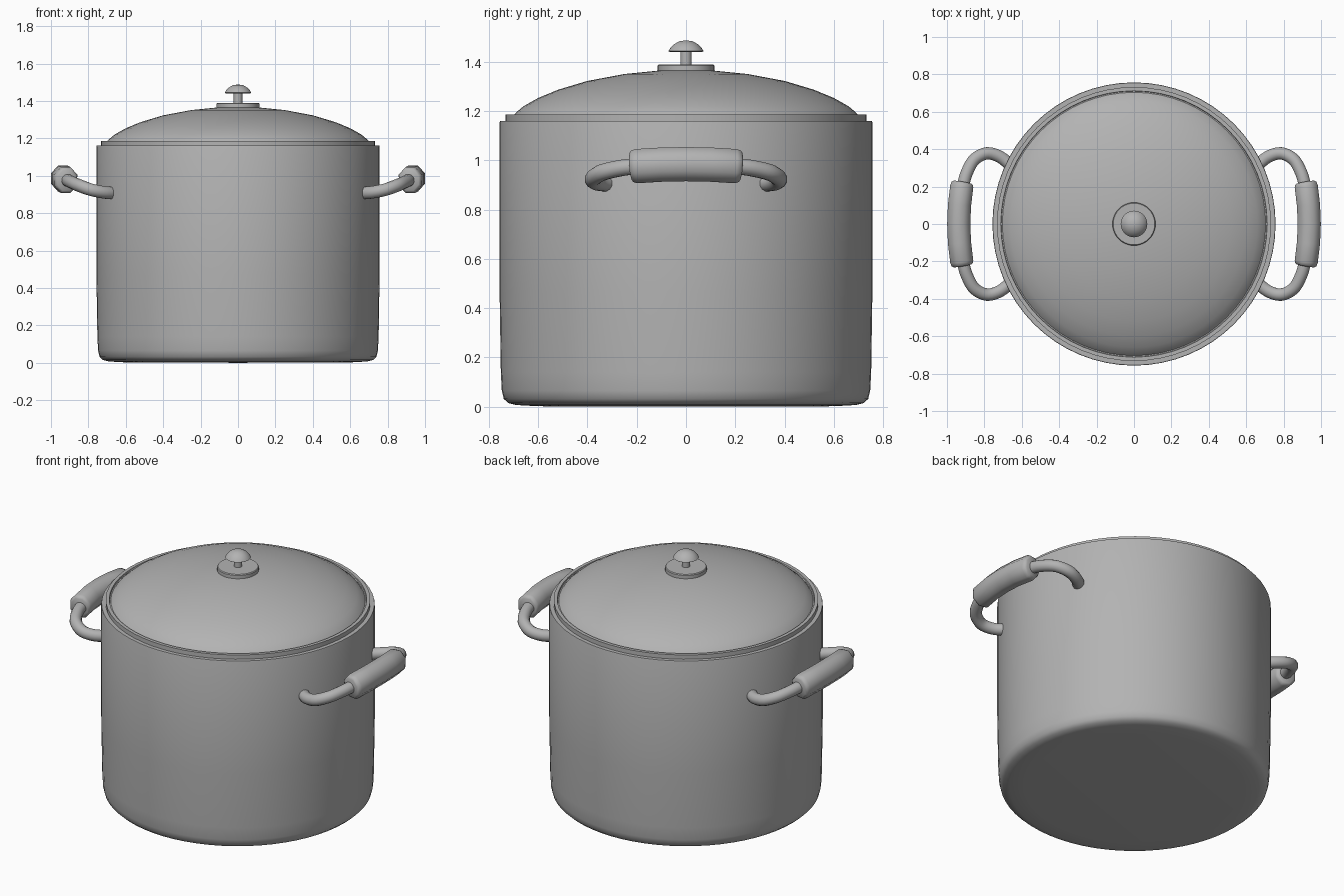
import bpy, bmesh, math
from mathutils import Vector

if "Cube" in bpy.data.objects:
    bpy.data.objects.remove(bpy.data.objects["Cube"])

metal = bpy.data.materials.new("dark_grey")
metal.diffuse_color = (0.45, 0.45, 0.45, 1)
metal.use_nodes = True
metal.node_tree.nodes["Principled BSDF"].inputs["Base Color"].default_value = metal.diffuse_color


def finish(name, bm, angle=35):
    bmesh.ops.recalc_face_normals(bm, faces=bm.faces)
    me = bpy.data.meshes.new(name)
    bm.to_mesh(me)
    bm.free()
    me.materials.append(metal)
    ob = bpy.data.objects.new(name, me)
    bpy.context.collection.objects.link(ob)
    bpy.ops.object.select_all(action='DESELECT')
    ob.select_set(True)
    bpy.context.view_layer.objects.active = ob
    bpy.ops.object.shade_smooth_by_angle(angle=math.radians(angle))
    return ob


def lathe(name, profile, sides=64):
    """Spin an (r, z) profile that starts and ends on the axis."""
    bm = bmesh.new()
    vs = [bm.verts.new((r, 0, z)) for r, z in profile]
    es = [bm.edges.new(p) for p in zip(vs, vs[1:])]
    bmesh.ops.spin(bm, geom=vs + es, cent=(0, 0, 0), axis=(0, 0, 1),
                   angle=math.tau, steps=sides, use_merge=True)
    bmesh.ops.remove_doubles(bm, verts=bm.verts, dist=1e-5)
    return finish(name, bm)


def smooth_path(pts, n=4):
    """Catmull-Rom curve through the points."""
    p = [Vector(q) for q in pts]
    p = [2 * p[0] - p[1]] + p + [2 * p[-1] - p[-2]]
    out = []
    for a, b, c, d in zip(p, p[1:], p[2:], p[3:]):
        for k in range(n):
            t = k / n
            out.append(0.5 * (2 * b + (c - a) * t + (2 * a - 5 * b + 4 * c - d) * t * t
                              + (3 * b - a - 3 * c + d) * t ** 3))
    return out + [p[-2]]


def sweep(name, path, radii, sides):
    """Sweep an ellipse (side radius, up radius) along a path, capped and mirrored in x."""
    bm = bmesh.new()
    rings = []
    for i, (p, (ra, rb)) in enumerate(zip(path, radii)):
        t = (path[min(i + 1, len(path) - 1)] - path[max(i - 1, 0)]).normalized()
        side = t.cross(Vector((0, 0, 1))).normalized()
        up = side.cross(t)
        ring = []
        for k in range(sides):
            a = math.tau * (k + 0.5) / sides
            ring.append(bm.verts.new(p + side * ra * math.cos(a) + up * rb * math.sin(a)))
        rings.append(ring)
    for r0, r1 in zip(rings, rings[1:]):
        for k in range(sides):
            j = (k + 1) % sides
            bm.faces.new((r0[k], r0[j], r1[j], r1[k]))
    bm.faces.new(rings[0])
    bm.faces.new(rings[-1])
    ob = finish(name, bm, 50)
    ob.modifiers.new("mirror", 'MIRROR').use_axis = (True, False, False)
    return ob


# Hollow pot
lathe("pot_body", [(0, 0), (0.6, 0.002), (0.69, 0.007), (0.722, 0.015), (0.74, 0.032),
                   (0.748, 0.065), (0.752, 0.14), (0.757, 0.47), (0.757, 1.155),
                   (0.755, 1.161), (0.725, 1.161), (0.72, 1.155), (0.72, 0.08),
                   (0.69, 0.045), (0, 0.04)])

# Domed lid with rim and a fine groove around the dome
lathe("lid", [(0, 1.345), (0.25, 1.325), (0.5, 1.265), (0.66, 1.185), (0.69, 1.16),
              (0.732, 1.16), (0.732, 1.187), (0.712, 1.187), (0.71, 1.178), (0.704, 1.178),
              (0.69, 1.195), (0.66, 1.22), (0.6, 1.254), (0.52, 1.287), (0.4, 1.323),
              (0.25, 1.351), (0.11, 1.365), (0, 1.368)])

# Knob: base disc, stem and mushroom cap
lathe("knob_base", [(0, 1.36), (0.115, 1.36), (0.115, 1.385), (0.111, 1.39), (0, 1.39)], 40)
lathe("knob_stem", [(0, 1.385), (0.023, 1.385), (0.023, 1.455), (0, 1.455)], 24)
lathe("knob_cap", [(0, 1.441), (0.066, 1.441), (0.071, 1.444), (0.064, 1.456), (0.05, 1.471),
                   (0.028, 1.484), (0, 1.488)], 32)

# Handle rods
half = [(0.655, 0.31, 0.906), (0.715, 0.358, 0.911), (0.785, 0.378, 0.925),
        (0.85, 0.348, 0.948), (0.887, 0.29, 0.964), (0.91, 0.22, 0.975), (0.926, 0.1, 0.982)]
rod = smooth_path(half + [(0.93, 0, 0.984)] + [(x, -y, z) for x, y, z in half[::-1]])
sweep("handle_rods", rod, [(0.034, 0.034)] * len(rod), 12)

# Handle grips, gently bowed with rounded ends
ys = [-0.222, -0.215, -0.2, -0.1, 0, 0.1, 0.2, 0.215, 0.222]
scale = [0.78, 0.92, 1, 1, 1, 1, 1, 0.92, 0.78]
grip = [Vector((0.937 - 0.4 * y * y, y, 0.985 - 0.2 * y * y)) for y in ys]
sweep("handle_grips", grip, [(0.067 * s, 0.075 * s) for s in scale], 8)
